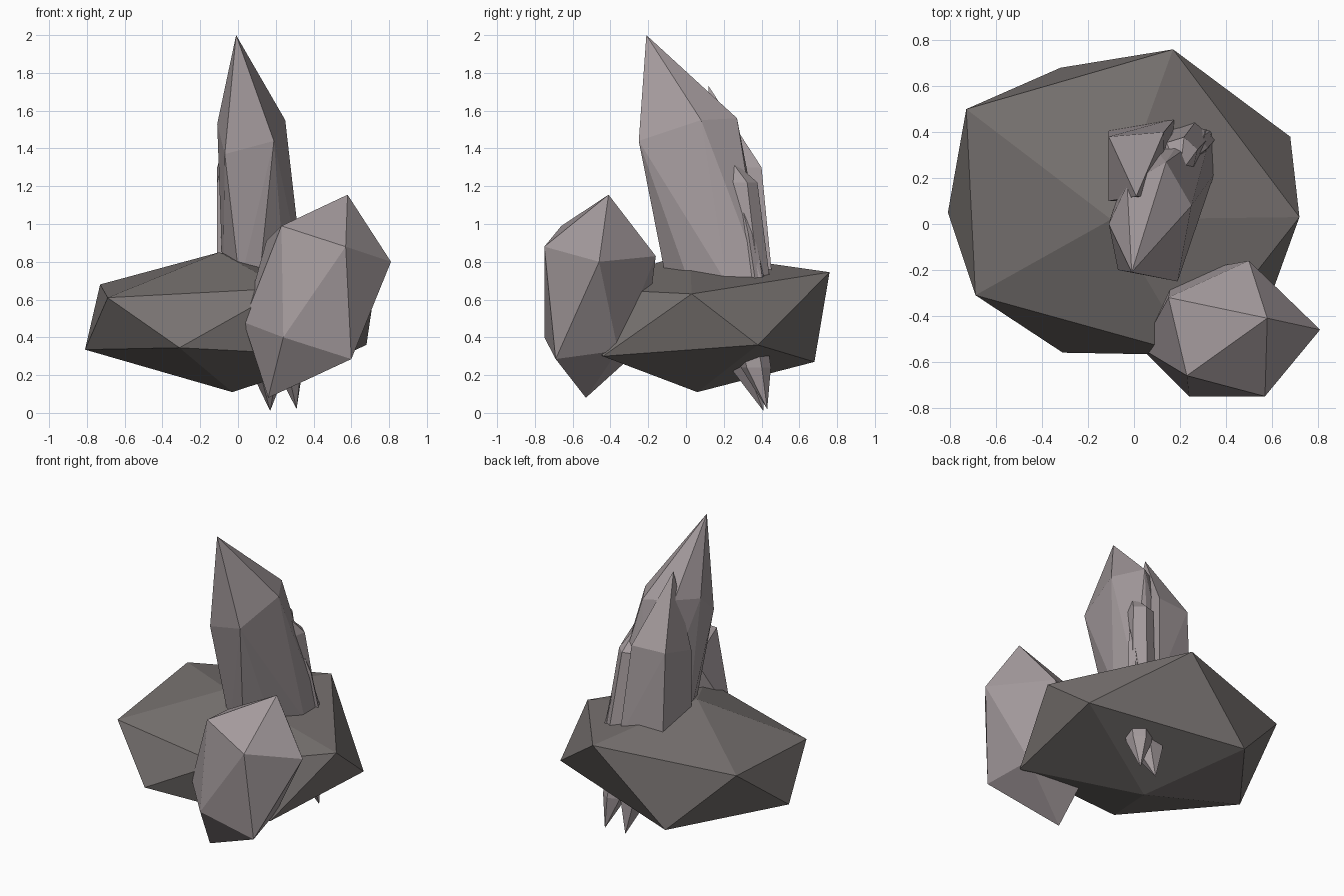
import bpy
import bmesh
from math import cos, sin, tau
from mathutils import Vector

cube = bpy.data.objects.get("Cube")
if cube:
    bpy.data.objects.remove(cube, do_unlink=True)


def make_material(name, red, green, blue):
    material = bpy.data.materials.new(name)
    material.use_nodes = True
    color = (red, green, blue, 1)
    material.diffuse_color = color
    shader = material.node_tree.nodes["Principled BSDF"]
    shader.inputs["Base Color"].default_value = color
    shader.inputs["Roughness"].default_value = 0.9
    return material


def faceted_hull(name, points, material):
    """Wrap a handful of corner points in flat facets."""
    mesh = bpy.data.meshes.new(name)
    bm = bmesh.new()
    for point in points:
        bm.verts.new(point)
    result = bmesh.ops.convex_hull(bm, input=bm.verts[:])
    unused = {v for v in result["geom_interior"] if isinstance(v, bmesh.types.BMVert)}
    bmesh.ops.delete(bm, geom=list(unused), context='VERTS')
    bmesh.ops.recalc_face_normals(bm, faces=bm.faces[:])
    bm.to_mesh(mesh)
    bm.free()
    mesh.materials.append(material)
    obj = bpy.data.objects.new(name, mesh)
    bpy.context.collection.objects.link(obj)
    return obj


def ring(center, radius, sides, turn=0.0):
    """Regular corners around a level center."""
    angles = [turn + tau * i / sides for i in range(sides)]
    return [Vector(center) + Vector((cos(a), sin(a), 0)) * radius for a in angles]


def crystal(name, tip, shoulder, shoulder_radius, base, base_radius, turn=0.0, sides=6):
    """Leaning shard with a pointed tip above (or below) its shoulder."""
    points = [Vector(tip)]
    points += ring(shoulder, shoulder_radius, sides, turn)
    points += ring(base, base_radius, sides, turn)
    return faceted_hull(name, points, crystal_grey)


rock_grey = make_material("dark rock grey", 0.185, 0.168, 0.162)
crystal_grey = make_material("pale mauve grey", 0.37, 0.325, 0.335)

# Broad, squashed base rock: top, upper five, lower five, bottom
faceted_hull("base_rock", [
    (-.1, .02, .85),
    (.72, .03, .63), (.17, .76, .745), (-.73, .5, .68), (-.69, -.31, .61), (.25, -.57, .66),
    (.68, .38, .36), (-.32, .68, .27), (-.81, .05, .335), (-.31, -.56, .345), (.55, -.44, .3),
    (-.03, .06, .11),
], rock_grey)

# Tall boulder leaning against the front
faceted_hull("front_boulder", [
    (.58, -.41, 1.155),
    (.23, -.66, .99), (.57, -.75, .88), (.81, -.46, .8), (.5, -.16, .83), (.15, -.32, .91),
    (.24, -.75, .4), (.6, -.69, .285), (.54, -.36, .33), (.17, -.22, .36), (.03, -.54, .48),
    (.16, -.53, .08),
], crystal_grey)

# Main crystal, leaning forward from its buried foot
faceted_hull("main_crystal", [
    (-.01, -.21, 2),
    (.19, -.25, 1.44), (-.07, -.2, 1.37), (-.11, .0, 1.53),
    (-.03, .17, 1.56), (.14, .27, 1.56), (.25, .08, 1.55),
    (.11, -.1, .68), (.01, -.1, .68), (-.08, .1, .68),
    (.02, .4, .68), (.25, .44, .68), (.34, .41, .68), (.35, .22, .68), (.25, .02, .68),
], crystal_grey)

# Broad crystal behind the main one
faceted_hull("rear_crystal", [
    (.01, .12, 1.73),
    (.13, .4, 1.3), (-.11, .38, 1.3), (-.11, .1, 1.22), (.12, .12, 1.3),
    (.18, .46, .68), (-.11, .41, .68), (-.11, .1, .68), (.15, .1, .68),
], crystal_grey)

# Slim crystals tucked against its side
crystal("side_crystal", (.2, .22, 1.36), (.2, .3, 1.22), .08, (.25, .36, .68), .09, turn=.3)
crystal("small_crystal", (.28, .3, 1.08), (.29, .33, .95), .03, (.3, .37, .68), .055, sides=5)

# Pointed crystal ends poking out under the base rock
crystal("lower_spike_long", (.17, .41, .01), (.16, .32, .24), .1, (.15, .27, .45), .11)
crystal("lower_spike_short", (.31, .43, .02), (.27, .37, .24), .08, (.25, .33, .45), .09, turn=.4)
